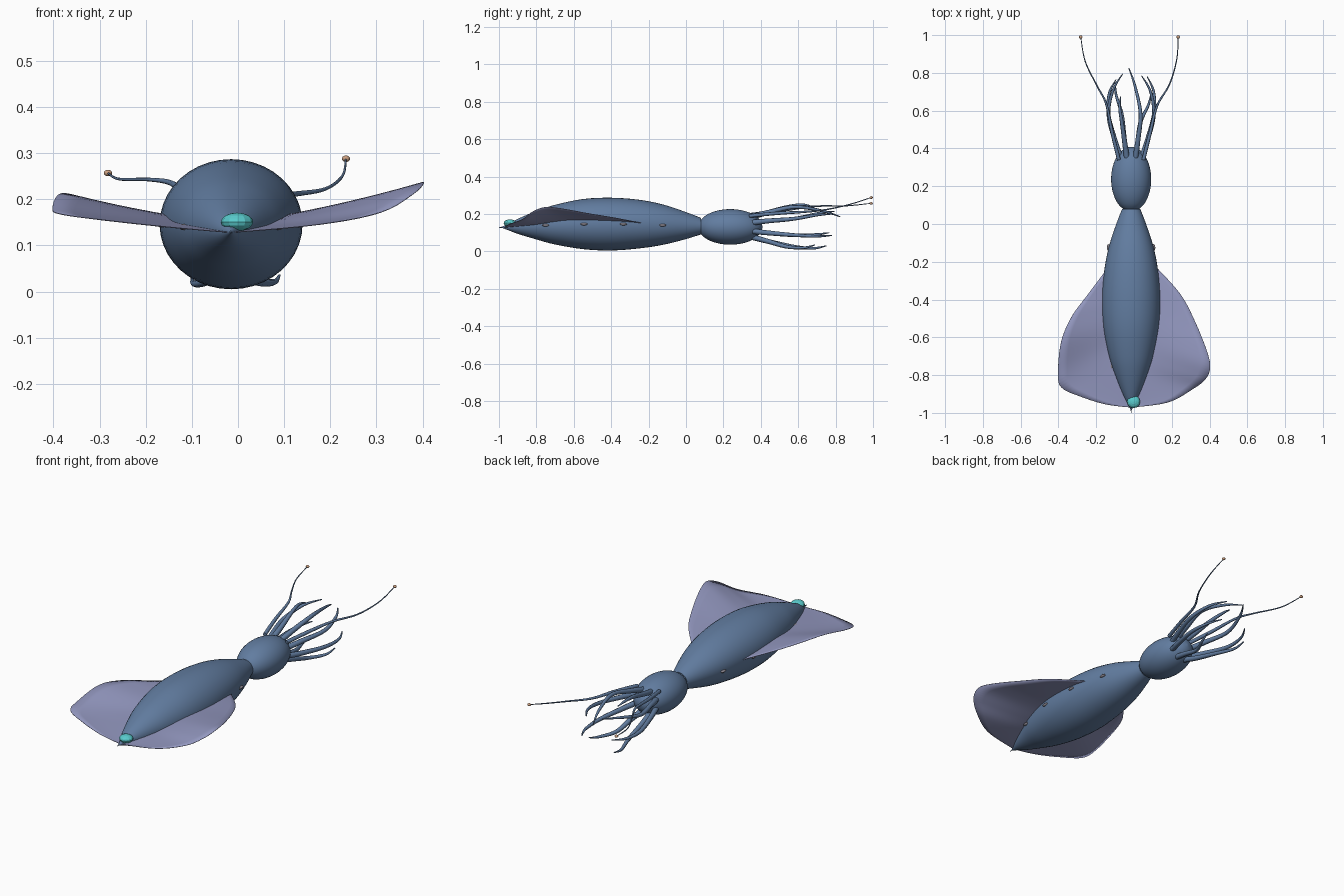
import bpy, bmesh, math
from mathutils import Vector

if "Cube" in bpy.data.objects:
    bpy.data.objects.remove(bpy.data.objects["Cube"])


def material(name, rgb):
    m = bpy.data.materials.new(name)
    m.diffuse_color = (*rgb, 1)
    m.use_nodes = True
    m.node_tree.nodes["Principled BSDF"].inputs["Base Color"].default_value = m.diffuse_color
    return m


SLATE = material("slate_blue", (0.122, 0.205, 0.355))
LAVENDER = material("lavender", (0.29, 0.31, 0.52))
CYAN = material("cyan", (0.10, 0.60, 0.61))
TAN = material("tan", (0.60, 0.35, 0.22))
GREY = material("mauve_grey", (0.27, 0.25, 0.29))


def smooth_path(points, steps):
    """Catmull-Rom samples through tuples of any length."""
    p = [points[0]] + list(points) + [points[-1]]
    out = []
    for i in range(1, len(p) - 2):
        for k in range(steps):
            t = k / steps
            out.append(tuple(
                0.5 * (2 * b + (c - a) * t + (2 * a - 5 * b + 4 * c - d) * t * t
                       + (3 * b - a - 3 * c + d) * t ** 3)
                for a, b, c, d in zip(*p[i - 1:i + 3])))
    return out + [tuple(points[-1])]


def finish(obj, mat, smooth=True):
    obj.data.materials.append(mat)
    bpy.ops.object.select_all(action='DESELECT')
    obj.select_set(True)
    bpy.context.view_layer.objects.active = obj
    if smooth:
        bpy.ops.object.shade_smooth_by_angle(angle=math.radians(50))
    return obj


def mesh_object(name, bm, mat, smooth=True):
    bmesh.ops.recalc_face_normals(bm, faces=bm.faces)
    me = bpy.data.meshes.new(name)
    bm.to_mesh(me)
    bm.free()
    obj = bpy.data.objects.new(name, me)
    bpy.context.collection.objects.link(obj)
    return finish(obj, mat, smooth)


def loft(name, stations, cx, mat, sides=40):
    """Elliptical rings along y; each station is (y, half width, half height, centre z)."""
    bm = bmesh.new()
    rings = []
    for y, rx, rz, cz in smooth_path(stations, 4):
        rings.append([bm.verts.new((cx + rx * math.cos(a), y, cz + rz * math.sin(a)))
                      for a in (2 * math.pi * i / sides for i in range(sides))])
    for r, s in zip(rings, rings[1:]):
        for i in range(sides):
            j = (i + 1) % sides
            bm.faces.new((r[i], r[j], s[j], s[i]))
    bm.faces.new(rings[0])
    bm.faces.new(rings[-1])
    return mesh_object(name, bm, mat)


def tube(name, points, mat, sides_res=2):
    """Tapered tube through (x, y, z, radius) points."""
    cu = bpy.data.curves.new(name, 'CURVE')
    cu.dimensions = '3D'
    cu.bevel_depth = 1.0
    cu.bevel_resolution = sides_res
    cu.use_fill_caps = True
    pts = smooth_path(points, 7)
    sp = cu.splines.new('POLY')
    sp.points.add(len(pts) - 1)
    for q, (x, y, z, r) in zip(sp.points, pts):
        q.co = (x, y, z, 1)
        q.radius = r
    obj = bpy.data.objects.new(name, cu)
    bpy.context.collection.objects.link(obj)
    bpy.ops.object.select_all(action='DESELECT')
    obj.select_set(True)
    bpy.context.view_layer.objects.active = obj
    bpy.ops.object.convert(target='MESH')
    return finish(bpy.context.object, mat)


def ball(name, loc, size, mat, seg=12, rings=8, smooth=True):
    bm = bmesh.new()
    bmesh.ops.create_uvsphere(bm, u_segments=seg, v_segments=rings, radius=1)
    for v in bm.verts:
        v.co = Vector(loc) + Vector(a * b for a, b in zip(v.co, size))
    return mesh_object(name, bm, mat, smooth)


CX = -0.015

# Mantle and head
loft("mantle", [
    (-0.985, 0.003, 0.003, 0.129), (-0.96, 0.014, 0.013, 0.130), (-0.90, 0.044, 0.040, 0.134),
    (-0.80, 0.084, 0.076, 0.140), (-0.70, 0.117, 0.106, 0.143), (-0.55, 0.147, 0.134, 0.146),
    (-0.40, 0.155, 0.141, 0.146), (-0.25, 0.143, 0.130, 0.146), (-0.12, 0.118, 0.107, 0.143),
    (0.0, 0.079, 0.072, 0.138), (0.08, 0.048, 0.044, 0.135)], CX, SLATE)
head = []
for i in range(11):
    a = math.radians(-68 + i * 15.6)
    head.append((0.237 + 0.172 * math.sin(a), 0.106 * math.cos(a), 0.095 * math.cos(a), 0.131))
loft("head", head, CX, SLATE)

# Tail spike
tube("tail_spike", [(CX, -0.96, 0.13, 0.006), (CX, -0.985, 0.129, 0.003),
                    (CX, -1.0, 0.127, 0.001)], SLATE)

# Swept fins: each outline runs from the front root round to the tail
LEFT = [(-0.13, -0.22, 0.150), (-0.25, -0.38, 0.178), (-0.33, -0.49, 0.202),
        (-0.385, -0.62, 0.212), (-0.402, -0.78, 0.182), (-0.385, -0.865, 0.168),
        (-0.28, -0.915, 0.154), (-0.15, -0.955, 0.140), (CX, -0.972, 0.128)]
RIGHT = [(0.11, -0.22, 0.148), (0.245, -0.37, 0.178), (0.325, -0.52, 0.203),
         (0.385, -0.67, 0.230), (0.403, -0.755, 0.236), (0.38, -0.82, 0.212),
         (0.31, -0.875, 0.172), (0.18, -0.945, 0.146), (CX, -0.972, 0.128)]
for side, outline in (("left", LEFT), ("right", RIGHT)):
    bm = bmesh.new()
    edge = smooth_path(outline, 5)
    rows = []
    for k, (x, y, z) in enumerate(edge):
        t = k / (len(edge) - 1)
        root = Vector((CX, -0.24 - 0.73 * t, 0.148 - 0.02 * t ** 3))
        row = []
        for j in range(9):
            s = j / 8
            p = root.lerp(Vector((x, y, z)), s)
            p.z -= 0.03 * s * (1 - s) * math.sin(math.pi * t)
            row.append(bm.verts.new(p))
        rows.append(row)
    for r, q in zip(rows, rows[1:]):
        for j in range(8):
            bm.faces.new((r[j], r[j + 1], q[j + 1], q[j]))
    fin = mesh_object(side + "_fin", bm, LAVENDER)
    thick = fin.modifiers.new("thickness", 'SOLIDIFY')
    thick.thickness = 0.002
    thick.offset = 0

# Eight arms flaring from the face, tips curling inward
TIPS = [(0.04, 0.785, 0.20), (-0.027, 0.825, 0.185), (-0.07, 0.675, 0.24), (-0.06, 0.795, 0.215),
        (-0.095, 0.765, 0.10), (-0.10, 0.75, 0.03), (0.09, 0.69, 0.035), (0.07, 0.78, 0.085)]
for i, tip in enumerate(TIPS):
    a = math.radians(22.5 + 45 * i)
    c, s = math.cos(a), math.sin(a)
    near_y = 0.58 if tip[1] > 0.7 else 0.54
    mid = Vector((CX + 0.13 * c, near_y, 0.131 + 0.115 * s))
    late = mid.lerp(Vector(tip), 0.6) + Vector((0.022 * c, 0, 0.012 * s))
    tube("arm_%d" % (i + 1), [
        (CX + 0.06 * c, 0.35, 0.131 + 0.058 * s, 0.015),
        (CX + 0.092 * c, 0.44, 0.131 + 0.084 * s, 0.013),
        (*mid, 0.010), (*late, 0.007), (*tip, 0.0025)], SLATE)

# Two long tentacles with small clubs
TENTACLES = {
    "left": [(-0.08, 0.34, 0.195, 0.010), (-0.115, 0.48, 0.215, 0.009), (-0.147, 0.635, 0.236, 0.006),
             (-0.195, 0.73, 0.243, 0.004), (-0.258, 0.86, 0.244, 0.003), (-0.282, 0.99, 0.257, 0.002)],
    "right": [(0.05, 0.34, 0.19, 0.010), (0.085, 0.48, 0.203, 0.009), (0.122, 0.625, 0.211, 0.006),
              (0.188, 0.74, 0.222, 0.004), (0.226, 0.87, 0.25, 0.003), (0.234, 0.99, 0.288, 0.002)]}
for side, path in TENTACLES.items():
    tube(side + "_tentacle", path, SLATE)
    ball(side + "_club", path[-1][:3], (0.009, 0.009, 0.007), TAN)

# Faceted glowing lure on the tail
ball("tail_light", (-0.002, -0.941, 0.151), (0.035, 0.034, 0.020), CYAN, 12, 8, smooth=False)

# Light spots along both flanks
for sign, side in ((-1, "left"), (1, "right")):
    for i, (y, r, z) in enumerate([(-0.125, 0.119, 0.140), (-0.335, 0.152, 0.146),
                                   (-0.545, 0.148, 0.146), (-0.75, 0.103, 0.140)]):
        ball("%s_spot_%d" % (side, i + 1), (CX + sign * r, y, z), (0.009, 0.019, 0.007), GREY)
